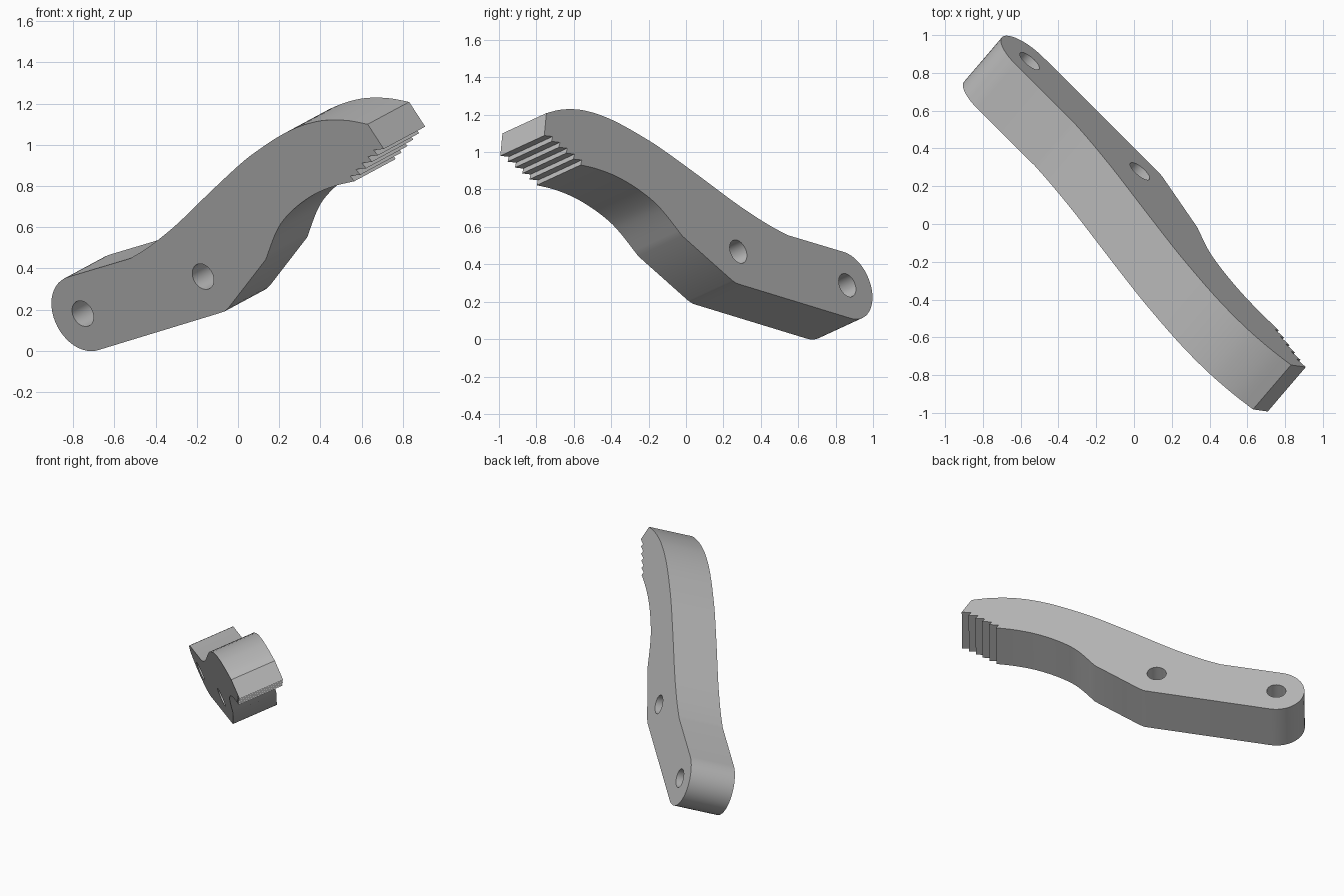
import bpy, bmesh, math
from mathutils import Vector, Matrix

cube = bpy.data.objects.get("Cube")
if cube:
    bpy.data.objects.remove(cube, do_unlink=True)

THICK = 0.328
END_RADIUS = 0.193
HOLE_RADIUS = 0.066


# The plate is tilted: its front face is the plane y = 0.065 - 0.856x - 0.461z
def on_plane(x, z):
    return Vector((x, 0.065 - 0.856 * x - 0.461 * z, z))


normal = Vector((0.856, 1, 0.461)).normalized()
hole_a, hole_b = on_plane(-0.754, 0.18), on_plane(-0.17, 0.36)
along = (hole_b - hole_a).normalized()
up = along.cross(normal)


def smooth_path(pts, steps=4):
    """Catmull-Rom curve through the points."""
    ext = [2 * pts[0] - pts[1]] + pts + [2 * pts[-1] - pts[-2]]
    out = []
    for a, b, c, d in zip(ext, ext[1:], ext[2:], ext[3:]):
        for i in range(steps):
            t = i / steps
            out.append(0.5 * (2 * b + (c - a) * t + (2 * a - 5 * b + 4 * c - d) * t**2
                              + (3 * b - a - 3 * c + d) * t**3))
    return out + [pts[-1]]


# Rounded end
outline = []
for i in range(25):
    ang = -math.pi / 2 - math.pi * i / 24
    outline.append(hole_a + END_RADIUS * (math.cos(ang) * along + math.sin(ang) * up))

# Upper edge
upper = [(-0.524, 0.448), (-0.45, 0.493), (-0.373, 0.55), (-0.282, 0.628), (-0.137, 0.769),
         (0.009, 0.905), (0.096, 0.973), (0.207, 1.046), (0.30, 1.09), (0.386, 1.114),
         (0.459, 1.121), (0.541, 1.117), (0.63, 1.10)]
outline += smooth_path([on_plane(*p) for p in upper])

# Saw teeth on the jaw
first, last = on_plane(0.708, 0.98), on_plane(0.565, 0.823)
step = (last - first) / 5
inward = step.normalized().cross(normal)
if inward.z < 0:
    inward.negate()
outline.append(first)
for i in range(1, 6):
    tip = first + step * i
    outline += [tip + inward * 0.034, tip]

# Lower edge
lower = [(0.565, 0.823), (0.469, 0.80), (0.372, 0.76), (0.285, 0.70),
         (0.217, 0.63), (0.178, 0.56), (0.135, 0.443)]
outline += smooth_path([on_plane(*p) for p in lower])[1:]
outline += [on_plane(*p) for p in [(-0.048, 0.206), (-0.067, 0.19), (-0.095, 0.181)]]

# Solid plate
bm = bmesh.new()
face = bm.faces.new([bm.verts.new(p) for p in outline])
ret = bmesh.ops.extrude_face_region(bm, geom=[face], use_keep_orig=True)
moved = [v for v in ret["geom"] if isinstance(v, bmesh.types.BMVert)]
bmesh.ops.translate(bm, verts=moved, vec=normal * THICK)
bmesh.ops.recalc_face_normals(bm, faces=bm.faces)
mesh = bpy.data.meshes.new("jaw_arm")
bm.to_mesh(mesh)
bm.free()
arm = bpy.data.objects.new("jaw_arm", mesh)
bpy.context.collection.objects.link(arm)

# Material
grey = bpy.data.materials.new("plain grey")
grey.use_nodes = True
colour = (0.5, 0.5, 0.5, 1)
grey.diffuse_color = colour
grey.node_tree.nodes["Principled BSDF"].inputs["Base Color"].default_value = colour
mesh.materials.append(grey)

# Pivot holes
cutters = []
for name, centre in (("end_hole_cutter", hole_a), ("middle_hole_cutter", hole_b)):
    cm = bmesh.new()
    frame = Matrix((along, up, -normal)).transposed().to_4x4()
    place = Matrix.Translation(centre + normal * THICK / 2) @ frame
    bmesh.ops.create_cone(cm, cap_ends=True, segments=40, radius1=HOLE_RADIUS,
                          radius2=HOLE_RADIUS, depth=THICK * 2, matrix=place)
    cmesh = bpy.data.meshes.new(name)
    cm.to_mesh(cmesh)
    cm.free()
    cmesh.materials.append(grey)
    cutter = bpy.data.objects.new(name, cmesh)
    cutter.hide_render = True
    bpy.context.collection.objects.link(cutter)
    mod = arm.modifiers.new(name, "BOOLEAN")
    mod.operation = "DIFFERENCE"
    mod.solver = "EXACT"
    mod.object = cutter
    cutters.append(cutter)

# Apply the holes, then shade
bpy.ops.object.select_all(action="DESELECT")
arm.select_set(True)
bpy.context.view_layer.objects.active = arm
for mod in list(arm.modifiers):
    bpy.ops.object.modifier_apply(modifier=mod.name)
for cutter in cutters:
    bpy.data.objects.remove(cutter, do_unlink=True)
bpy.ops.object.shade_smooth_by_angle(angle=math.radians(25))
